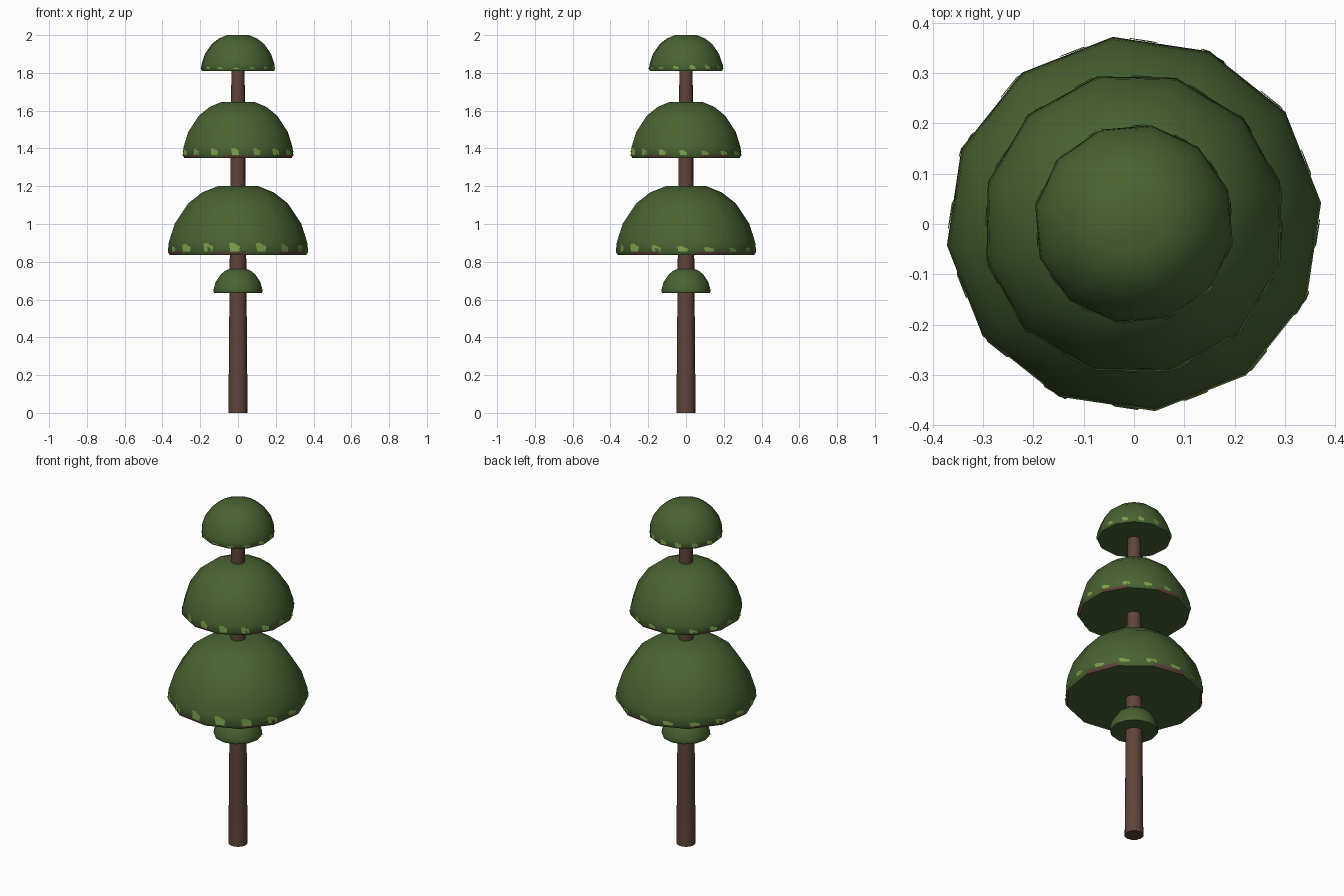
import bpy, bmesh, math

if "Cube" in bpy.data.objects:
    bpy.data.objects.remove(bpy.data.objects["Cube"])

def srgb(r, g, b):
    f = lambda c: c / 12.92 if c <= 0.04045 else ((c + 0.055) / 1.055) ** 2.4
    return tuple(f(v / 255) for v in (r, g, b)) + (1.0,)

def material(name, rgb):
    m = bpy.data.materials.new(name)
    m.diffuse_color = srgb(*rgb)
    m.use_nodes = True
    m.node_tree.nodes["Principled BSDF"].inputs["Base Color"].default_value = m.diffuse_color
    return m

GREEN = material("foliage green", (72, 99, 50))
LIGHT = material("light leaf green", (122, 158, 74))
BARK = material("bark brown", (96, 69, 57))

SIDES = 12
# dome profile: (radius fraction, height fraction), bottom to top
PROFILE = [(0.97, 0.0), (1.0, 0.05), (0.985, 0.19), (0.9, 0.46),
           (0.71, 0.75), (0.51, 0.91), (0.29, 1.0)]

def finish(bm, name, mats, smooth=True):
    bmesh.ops.recalc_face_normals(bm, faces=bm.faces)
    me = bpy.data.meshes.new(name)
    bm.to_mesh(me)
    bm.free()
    for m in mats:
        me.materials.append(m)
    ob = bpy.data.objects.new(name, me)
    bpy.context.collection.objects.link(ob)
    if smooth:
        bpy.ops.object.select_all(action='DESELECT')
        ob.select_set(True)
        bpy.context.view_layer.objects.active = ob
        bpy.ops.object.shade_smooth_by_angle(angle=math.radians(40))
    return ob

def lathe(rings, offset):
    bm = bmesh.new()
    loops = [[bm.verts.new((r * math.cos(offset + i * math.tau / SIDES),
                            r * math.sin(offset + i * math.tau / SIDES), z))
              for i in range(SIDES)] for r, z in rings]
    for a, b in zip(loops, loops[1:]):
        for i in range(SIDES):
            j = (i + 1) % SIDES
            bm.faces.new((a[i], a[j], b[j], b[i]))
    bm.faces.new(loops[0])
    bm.faces.new(loops[-1])
    return bm

def dome(name, radius, z0, z1, offset, brown_rim):
    h = z1 - z0
    bm = lathe([(r * radius, z0 + z * h) for r, z in PROFILE], offset)
    # bark-coloured flecks on alternate faces of the lower lip
    if brown_rim:
        bm.faces.ensure_lookup_table()
        for i in range(0, SIDES, 2):
            bm.faces[i].material_index = 1
    finish(bm, name, [GREEN, BARK])

def rim_point(radius, z0, h, offset, ang, z):
    # point just outside the faceted dome at a given angle and height
    t = (z - z0) / h
    for (r0, t0), (r1, t1) in zip(PROFILE, PROFILE[1:]):
        if t <= t1:
            r = r0 + (r1 - r0) * (t - t0) / (t1 - t0)
            break
    step = math.tau / SIDES
    d = (ang - offset) % step - step / 2
    r = r * radius * math.cos(step / 2) / math.cos(d) + 0.003
    return (r * math.cos(ang), r * math.sin(ang), z)

def leaf_patches(name, radius, z0, z1, offset, h_front, h_back, count, width):
    bm = bmesh.new()
    h = z1 - z0
    low = z0 + 0.05 * h
    for i in range(count):
        a = math.radians(-93) + i * math.tau / count
        f = 0.5 - 0.5 * math.sin(a)
        tall = h_back + (h_front - h_back) * f ** 2
        w = width / radius
        # ragged leaf tuft outline
        shape = [(-0.35, 0), (0.45, 0), (0.5, 0.6), (0.2, 0.75), (-0.1, 1), (-0.5, 0.9)]
        bm.faces.new([bm.verts.new(rim_point(radius, z0, h, offset, a + u * w, low + v * tall))
                      for u, v in shape])
    for f in bm.faces:
        f.normal_update()
        if f.normal.dot(f.calc_center_median()) < 0:
            f.normal_flip()
    me = bpy.data.meshes.new(name)
    bm.to_mesh(me)
    bm.free()
    me.materials.append(LIGHT)
    bpy.context.collection.objects.link(bpy.data.objects.new(name, me))

# trunk: one gently tapering pole
finish(lathe([(0.051, 0), (0.035, 1.84)], 0.1), "trunk", [BARK])

# foliage tiers: name, radius, bottom, top, twist, patch heights front/back, count, width
tiers = [
    ("small_lower_tier", 0.13, 0.635, 0.765, 0.0, None),
    ("large_tier", 0.374, 0.835, 1.2, 6.5, (0.05, 0.022, 16, 0.06)),
    ("middle_tier", 0.302, 1.35, 1.647, 14.0, (0.04, 0.022, 16, 0.045)),
    ("top_tier", 0.199, 1.81, 2.0, 20.0, (0.008, 0.025, 14, 0.035)),
]
for name, rad, z0, z1, twist, patch in tiers:
    off = math.radians(twist)
    dome(name, rad, z0, z1, off, name in ("large_tier", "middle_tier"))
    if patch:
        leaf_patches(name + "_leaf_patches", rad, z0, z1, off, *patch)
